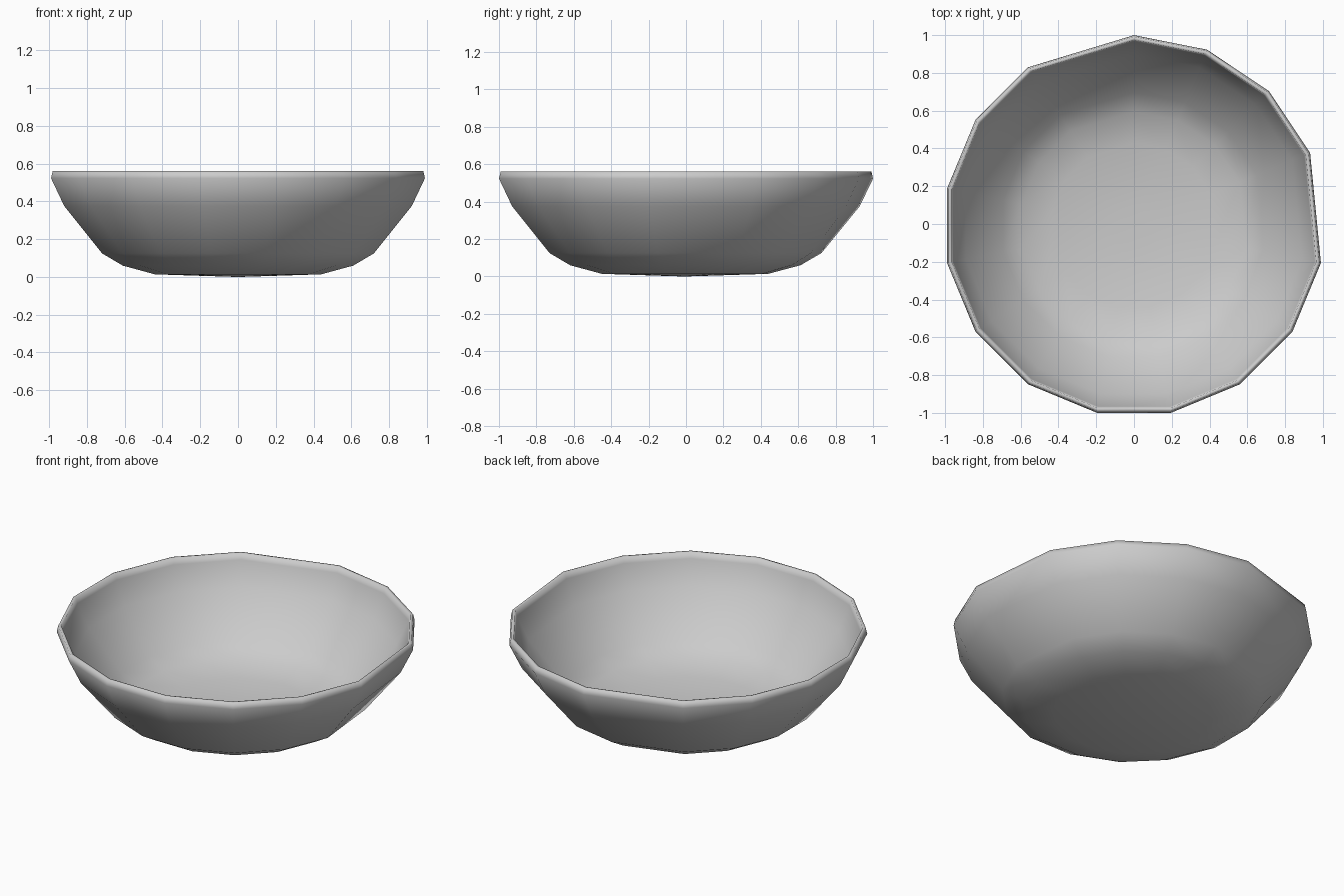
import bpy, bmesh, math

if "Cube" in bpy.data.objects:
    bpy.data.objects.remove(bpy.data.objects["Cube"])

# Uneven 15-sided plan: three quarter-offset sides, then an even run of eleven
angles = [90, 67.5, 45, 22.5] + [-11.25 - 22.5 * i for i in range(11)]
Y_OFF = -0.0095

# Bowl wall as (radius, height): outer side up, over the lip, down the inside
profile = [(0.10, 0.003), (0.449, 0.014), (0.622, 0.06), (0.734, 0.125),
           (0.938, 0.375), (1.0095, 0.523), (1.001, 0.56),
           (0.984, 0.56), (0.976, 0.523), (0.908, 0.385), (0.706, 0.145),
           (0.605, 0.085), (0.44, 0.043), (0.10, 0.032)]

bm = bmesh.new()


def ring(r, z):
    return [bm.verts.new((r * math.cos(math.radians(a)),
                          r * math.sin(math.radians(a)) + Y_OFF, z)) for a in angles]


rings = [ring(r, z) for r, z in profile]
n = len(angles)
for low, high in zip(rings, rings[1:]):
    for i in range(n):
        j = (i + 1) % n
        bm.faces.new((low[i], low[j], high[j], high[i]))

# Close the underside and the inner floor with fans
for loop, z in ((rings[0], 0.0), (rings[-1], 0.031)):
    centre = bm.verts.new((0, Y_OFF, z))
    for i in range(n):
        bm.faces.new((loop[i], loop[(i + 1) % n], centre))

bmesh.ops.recalc_face_normals(bm, faces=bm.faces)
for f in bm.faces:
    f.smooth = True

mesh = bpy.data.meshes.new("bowl")
bm.to_mesh(mesh)
bm.free()
bowl = bpy.data.objects.new("bowl", mesh)
bpy.context.collection.objects.link(bowl)
